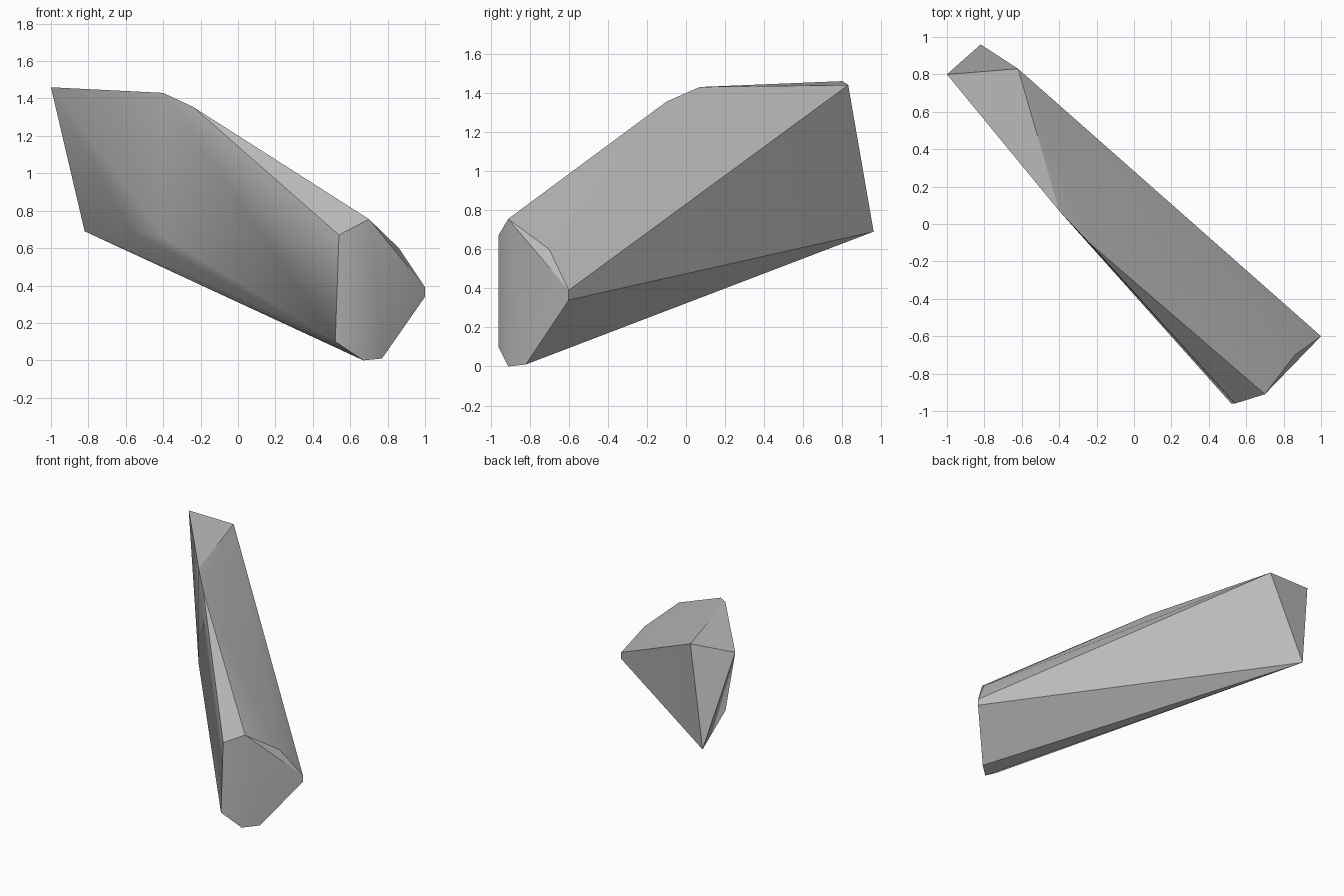
import bpy, bmesh, math

cube = bpy.data.objects.get("Cube")
if cube:
    bpy.data.objects.remove(cube, do_unlink=True)

# Corner points of the shard, grouped by region
back_tip = [(-1, .8, 1.46), (-.82, .96, .69), (-.62, .83, 1.44)]
upper_ridge = [(-.4, .07, 1.43), (-.24, -.1, 1.355)]
lower_ridge = [(-.57, .31, .69), (-.4, .07, .66)]
front_end = [(.54, -.96, .67), (.7, -.91, .755), (.86, -.7, .6),
             (1, -.6, .39), (1, -.6, .34),
             (.77, -.82, .01), (.67, -.91, 0), (.52, -.96, .1)]

# Stone colour
stone = bpy.data.materials.new("grey stone")
stone.use_nodes = True
colour = (.5, .5, .5, 1)
stone.diffuse_color = colour
stone.node_tree.nodes["Principled BSDF"].inputs["Base Color"].default_value = colour

# Convex shard wrapped around the corners
bm = bmesh.new()
for corner in back_tip + upper_ridge + lower_ridge + front_end:
    bm.verts.new(corner)
bmesh.ops.convex_hull(bm, input=bm.verts[:])
bmesh.ops.recalc_face_normals(bm, faces=bm.faces[:])
mesh = bpy.data.meshes.new("rock_shard")
bm.to_mesh(mesh)
bm.free()
mesh.materials.append(stone)
rock = bpy.data.objects.new("rock_shard", mesh)
bpy.context.collection.objects.link(rock)

# Soft shading across shallow creases only
bpy.ops.object.select_all(action='DESELECT')
rock.select_set(True)
bpy.context.view_layer.objects.active = rock
bpy.ops.object.shade_smooth_by_angle(angle=math.radians(30))
